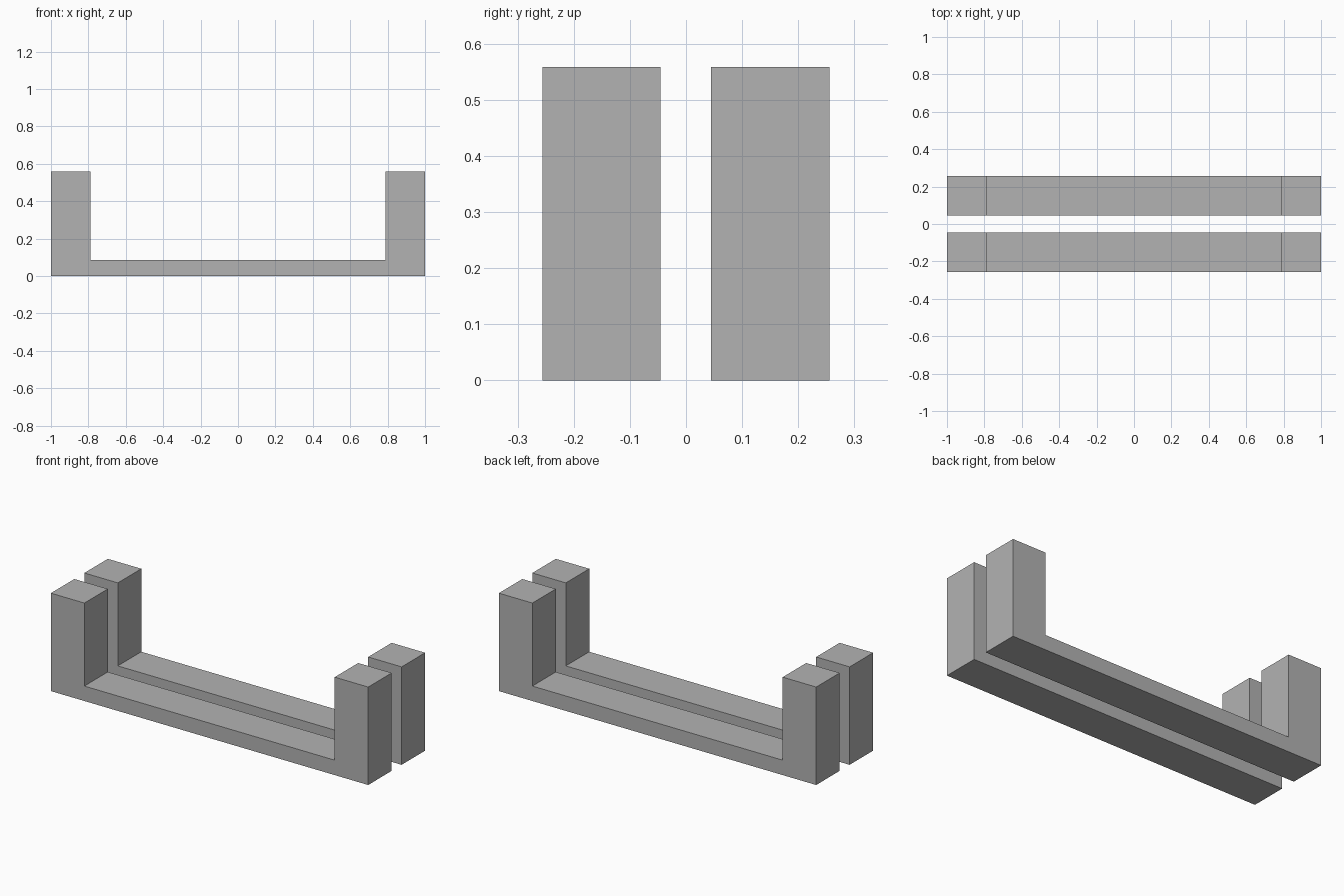
import bpy
import bmesh

cube = bpy.data.objects.get("Cube")
if cube:
    bpy.data.objects.remove(cube, do_unlink=True)

# Single flat grey
grey = bpy.data.materials.new("grey")
grey.use_nodes = True
colour = (0.45, 0.45, 0.45, 1)
grey.diffuse_color = colour
grey.node_tree.nodes["Principled BSDF"].inputs["Base Color"].default_value = colour

HALF_LENGTH = 1.0
POST_INNER = 0.789
HEIGHT = 0.558
BAR_TOP = 0.085
GAP = 0.045
DEPTH = 0.211


def u_bracket(name, y):
    """Extrude a U-shaped profile backwards from y."""
    right_half = [(HALF_LENGTH, 0), (HALF_LENGTH, HEIGHT),
                  (POST_INNER, HEIGHT), (POST_INNER, BAR_TOP)]
    profile = right_half + [(-x, z) for x, z in reversed(right_half)]
    bm = bmesh.new()
    face = bm.faces.new([bm.verts.new((x, y, z)) for x, z in profile])
    extruded = bmesh.ops.extrude_face_region(bm, geom=[face])["geom"]
    verts = [v for v in extruded if isinstance(v, bmesh.types.BMVert)]
    bmesh.ops.translate(bm, verts=verts, vec=(0, DEPTH, 0))
    bmesh.ops.recalc_face_normals(bm, faces=bm.faces)
    mesh = bpy.data.meshes.new(name)
    bm.to_mesh(mesh)
    bm.free()
    mesh.materials.append(grey)
    bpy.context.collection.objects.link(bpy.data.objects.new(name, mesh))


# Two matching brackets with a gap between them
u_bracket("front_bracket", -GAP - DEPTH)
u_bracket("back_bracket", GAP)
